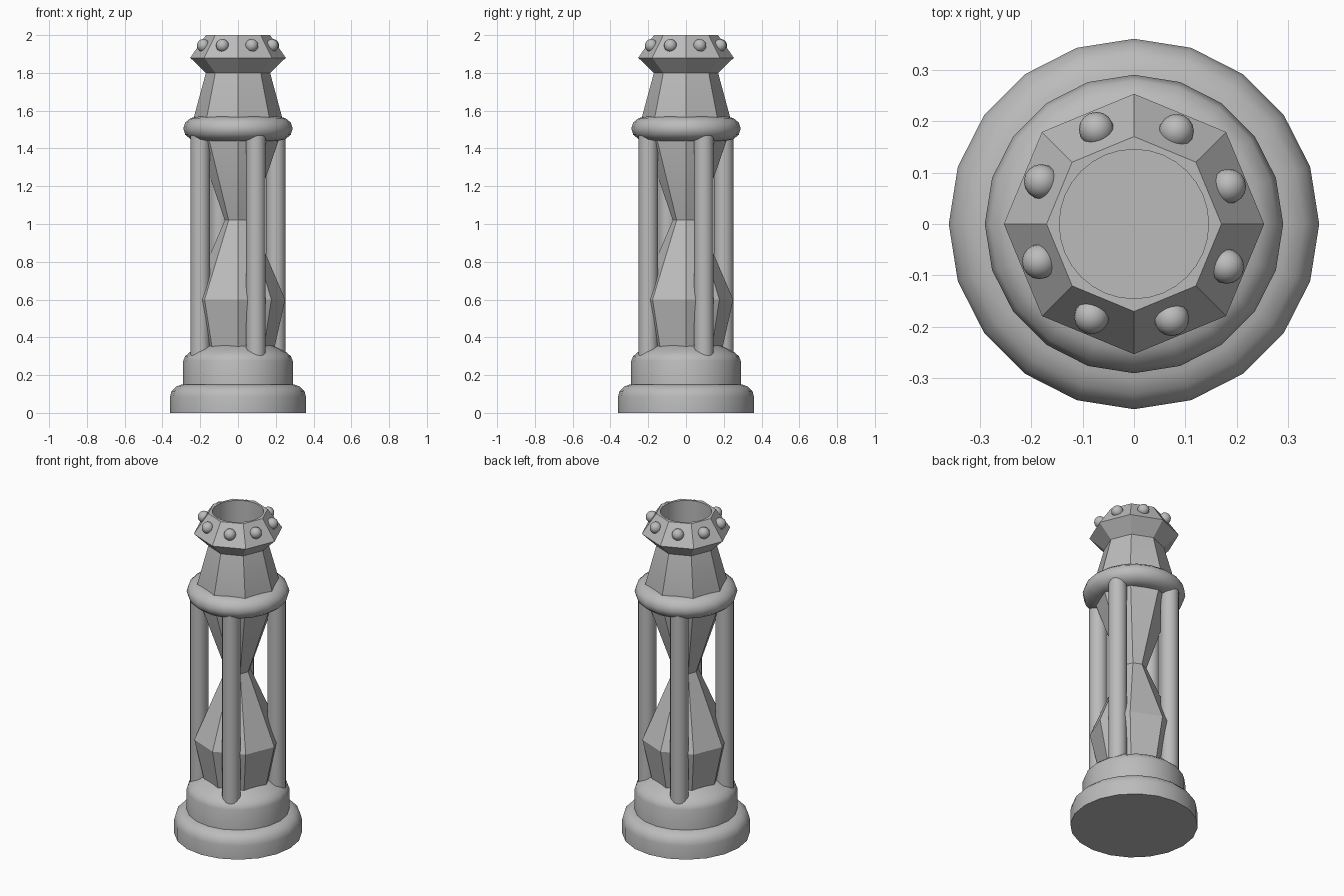
import bpy
from math import sin, cos, pi, radians

cube = bpy.data.objects.get("Cube")
if cube:
    bpy.data.objects.remove(cube, do_unlink=True)

stone = bpy.data.materials.new("grey stone")
stone.use_nodes = True
GREY = (0.5, 0.5, 0.5, 1)
stone.diffuse_color = GREY
stone.node_tree.nodes["Principled BSDF"].inputs["Base Color"].default_value = GREY


def finish(obj, name, smooth):
    obj.name = name
    obj.data.materials.append(stone)
    if smooth:
        bpy.ops.object.select_all(action='DESELECT')
        obj.select_set(True)
        bpy.context.view_layer.objects.active = obj
        bpy.ops.object.shade_smooth_by_angle(angle=radians(smooth))
    return obj


def lathe(name, profile, sides, smooth=0, closed=False):
    """Turn a list of (radius, height) around z; cap the ends unless closed."""
    verts = [(r * cos(2 * pi * i / sides), r * sin(2 * pi * i / sides), z)
             for r, z in profile for i in range(sides)]
    n = len(profile)
    faces = []
    for k in range(n if closed else n - 1):
        a, b = k * sides, (k + 1) % n * sides
        for i in range(sides):
            j = (i + 1) % sides
            faces.append((a + i, a + j, b + j, b + i))
    if not closed:
        faces.append(tuple(reversed(range(sides))))
        faces.append(tuple(range((n - 1) * sides, n * sides)))
    mesh = bpy.data.meshes.new(name)
    mesh.from_pydata(verts, [], faces)
    obj = bpy.data.objects.new(name, mesh)
    bpy.context.collection.objects.link(obj)
    return finish(obj, name, smooth)


# Stepped round base
lathe("base_disc", [(0.36, 0), (0.36, 0.085), (0.352, 0.115), (0.33, 0.138),
                    (0.30, 0.15), (0.25, 0.155)], 20, 50)
lathe("base_dome", [(0.29, 0.12), (0.29, 0.275), (0.28, 0.30), (0.255, 0.322),
                    (0.20, 0.35), (0.15, 0.368), (0.08, 0.375)], 20, 50)

# Faceted spindle and crown
body = lathe("faceted_spindle", [(0.19, 0.33), (0.25, 0.60), (0.07, 1.02),
                                 (0.235, 1.50), (0.235, 1.56), (0.17, 1.80),
                                 (0.253, 1.88), (0.17, 2.0)], 8)

# Round socket sunk into the crown
cutter = lathe("socket_cutter", [(0.145, 1.62), (0.145, 2.1)], 32)
cutter.hide_render = True
cutter.hide_viewport = True
socket = body.modifiers.new("socket", 'BOOLEAN')
socket.object = cutter
socket.operation = 'DIFFERENCE'
socket.solver = 'EXACT'
bpy.context.view_layer.update()
cut_mesh = bpy.data.meshes.new_from_object(
    body.evaluated_get(bpy.context.evaluated_depsgraph_get()))
body.modifiers.clear()
body.data = cut_mesh
bpy.data.objects.remove(cutter, do_unlink=True)
finish(body, "faceted_spindle", 20)

# Flattened collar ring
lathe("collar_ring", [(0.21 + 0.08 * cos(t * pi / 6), 1.505 + 0.065 * sin(t * pi / 6))
                      for t in range(12)], 20, 60, closed=True)

# Four pillars and eight studs, repeated every quarter turn
for q in range(4):
    turn = q * pi / 2
    a = turn + radians(25.4)
    bpy.ops.mesh.primitive_cylinder_add(
        vertices=20, radius=0.052, depth=1.25,
        location=(0.221 * cos(a), 0.221 * sin(a), 0.875))
    finish(bpy.context.object, f"pillar_{q + 1}", 40)
    for k, angle in enumerate((21.7, 65.4)):
        s = turn + radians(angle)
        bpy.ops.mesh.primitive_uv_sphere_add(
            segments=16, ring_count=10, radius=0.034,
            location=(0.198 * cos(s), 0.198 * sin(s), 1.945))
        finish(bpy.context.object, f"stud_{2 * q + k + 1}", 60)
